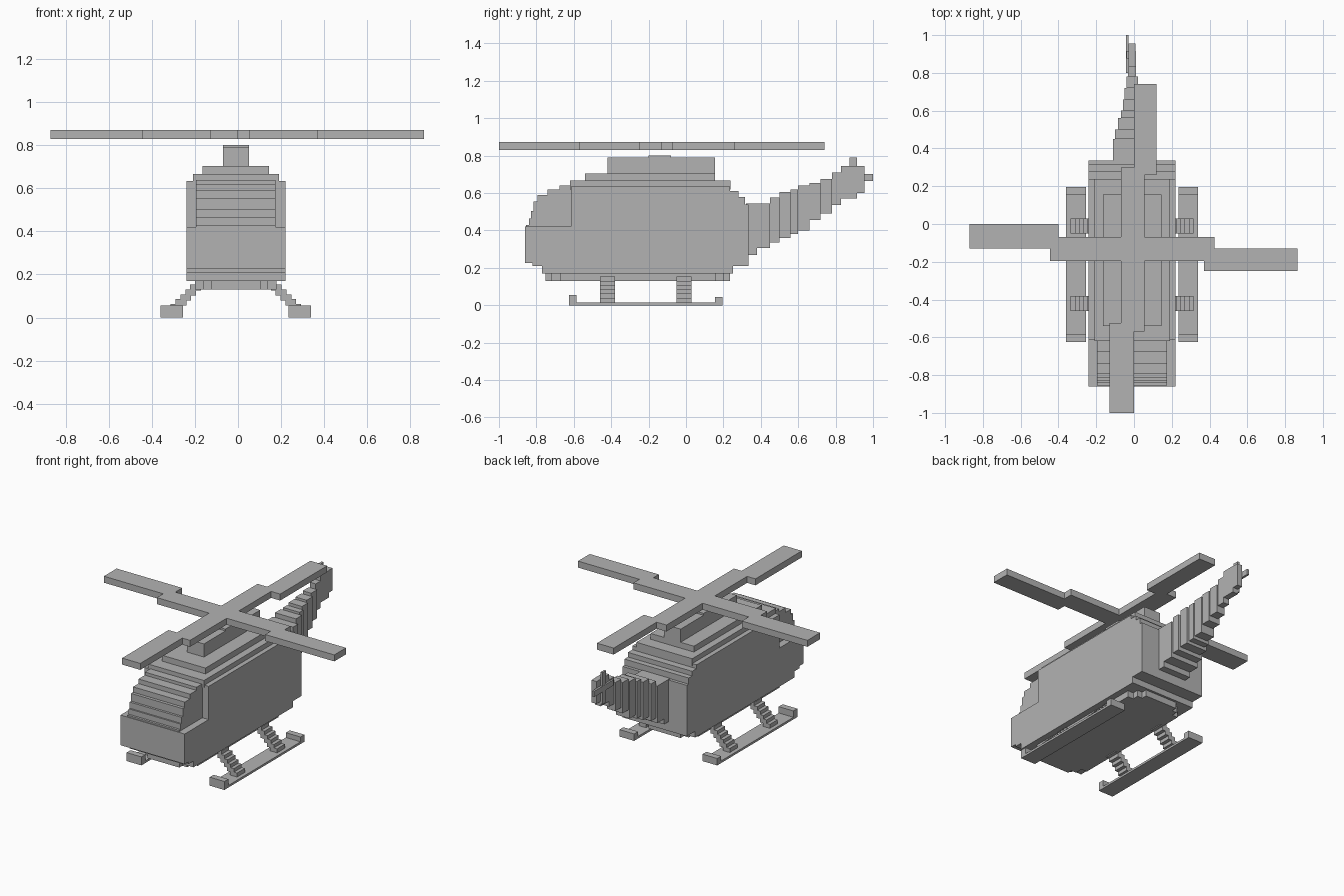
import bpy, bmesh
from mathutils import Vector

cube = bpy.data.objects.get("Cube")
if cube:
    bpy.data.objects.remove(cube, do_unlink=True)

grey = bpy.data.materials.new("plain grey")
grey.use_nodes = True
grey.diffuse_color = (0.45, 0.45, 0.45, 1)
grey.node_tree.nodes["Principled BSDF"].inputs["Base Color"].default_value = (0.45, 0.45, 0.45, 1)
CX = -0.01  # hull centre line


def finish(name, bm):
    bmesh.ops.recalc_face_normals(bm, faces=bm.faces)
    mesh = bpy.data.meshes.new(name)
    bm.to_mesh(mesh)
    bm.free()
    mesh.materials.append(grey)
    obj = bpy.data.objects.new(name, mesh)
    bpy.context.collection.objects.link(obj)
    return obj


def boxes(name, items):
    """One object made of boxes given as (x0, x1, y0, y1, z0, z1)."""
    bm = bmesh.new()
    for x0, x1, y0, y1, z0, z1 in items:
        vs = bmesh.ops.create_cube(bm, size=1)["verts"]
        for v in vs:
            v.co = Vector(((x0 + x1) / 2 + v.co.x * (x1 - x0),
                           (y0 + y1) / 2 + v.co.y * (y1 - y0),
                           (z0 + z1) / 2 + v.co.z * (z1 - z0)))
    return finish(name, bm)


def extrude(name, profile, axis, lo, hi):
    """Extrude a side (axis 0: y, z) or plan (axis 2: x, y) outline."""
    bm = bmesh.new()
    vs = [bm.verts.new((lo, a, b) if axis == 0 else (a, b, lo)) for a, b in profile]
    face = bm.faces.new(vs)
    new = bmesh.ops.extrude_face_region(bm, geom=[face])["geom"]
    move = Vector((hi - lo, 0, 0)) if axis == 0 else Vector((0, 0, hi - lo))
    bmesh.ops.translate(bm, verts=[g for g in new if isinstance(g, bmesh.types.BMVert)], vec=move)
    return finish(name, bm)


# Hull: full-width side outline with stepped nose and tail ends
extrude("hull", [(-.86, .225), (-.86, .42), (-.615, .42), (-.615, .635), (.235, .635),
                 (.235, .61), (.28, .61), (.28, .58), (.315, .58), (.315, .54),
                 (.335, .54), (.335, .21), (.25, .21), (.25, .17), (-.77, .17),
                 (-.77, .21), (-.82, .21), (-.82, .225)], 0, -.24, .22)

# Windscreen: narrower staircase above the nose
extrude("windscreen", [(-.855, .41), (-.855, .43), (-.84, .43), (-.84, .465), (-.83, .465),
                       (-.83, .505), (-.815, .505), (-.815, .555), (-.795, .555),
                       (-.795, .59), (-.74, .59), (-.74, .62), (-.675, .62),
                       (-.675, .64), (-.61, .64), (-.61, .41)], 0, -.195, .175)

# Roof layers, engine fairing and mast cap
boxes("roof", [(CX - .2, CX + .2, -.62, .237, .62, .667),
               (CX - .155, CX + .155, -.54, .155, .65, .705)])
boxes("engine_fairing", [(-.07, .05, -.42, .155, .69, .79),
                         (-.07, .05, -.2, -.08, .78, .802)])

# Belly plate with stepped corners, mirrored about the centre line
half = [(.115, -.75), (.115, -.72), (.15, -.72), (.15, -.67), (.19, -.67),
        (.19, .16), (.15, .16), (.15, .2), (.115, .2), (.115, .235)]
plan = [(CX + x, y) for x, y in half] + [(CX - x, y) for x, y in reversed(half)]
extrude("belly", plan, 2, .13, .175)

# Tail boom: y start, y end, bottom, top, half width
boom = [(.32, .38, .27, .545, .1), (.38, .45, .305, .545, .1), (.45, .5, .335, .575, .09),
        (.5, .56, .36, .605, .075), (.56, .6, .38, .62, .058), (.6, .66, .4, .64, .048),
        (.66, .72, .455, .655, .04), (.72, .78, .49, .675, .03), (.78, .83, .535, .71, .021),
        (.83, .915, .57, .745, .02), (.915, .955, .6, .745, .018)]
boxes("tail_boom", [(CX - w, CX + w, y0, y1, z0, z1) for y0, y1, z0, z1, w in boom])

# Tail rotor: thin upright cross on the right of the fin
boxes("tail_rotor", [(-.042, -.028, .8, 1.0, .665, .702),
                     (-.041, -.027, .875, .915, .585, .79)])

# Main rotor: one flat outline with offset blade tips
extrude("main_rotor", [(-.13, -1), (0, -1), (0, -.57), (.055, -.57), (.055, -.195),
                       (.37, -.195), (.37, -.25), (.865, -.25), (.865, -.13), (.425, -.13),
                       (.425, -.07), (.055, -.07), (.055, .26), (.12, .26), (.12, .74),
                       (0, .74), (0, .3), (-.07, .3), (-.07, -.07), (-.4, -.07),
                       (-.4, 0), (-.87, 0), (-.87, -.13), (-.445, -.13), (-.445, -.195),
                       (-.07, -.195), (-.07, -.525), (-.13, -.525)], 2, .83, .872)

# Landing gear: skids with upturned ends and stair-stepped struts
for side, name in ((-1, "right"), (1, "left")):
    def span(a, b):
        return tuple(sorted((CX + side * a, CX + side * b)))
    sx = span(.245, .35)
    extrude(name + "_skid", [(-.625, 0), (-.625, .055), (-.585, .055), (-.585, .014),
                             (.155, .014), (.155, .045), (.195, .045), (.195, 0)], 0, *sx)
    for y, end in ((-.46, "front"), (-.05, "rear")):
        steps = []
        for i in range(6):
            outer, top = .325 - .0225 * i, .04 + .0225 * i
            steps.append(span(outer, outer - .05) + (y, y + .08, top - .028, top))
        steps.append(span(.19, .14) + (y, y + .08, .135, .174))
        boxes(f"{name}_{end}_strut", steps)
